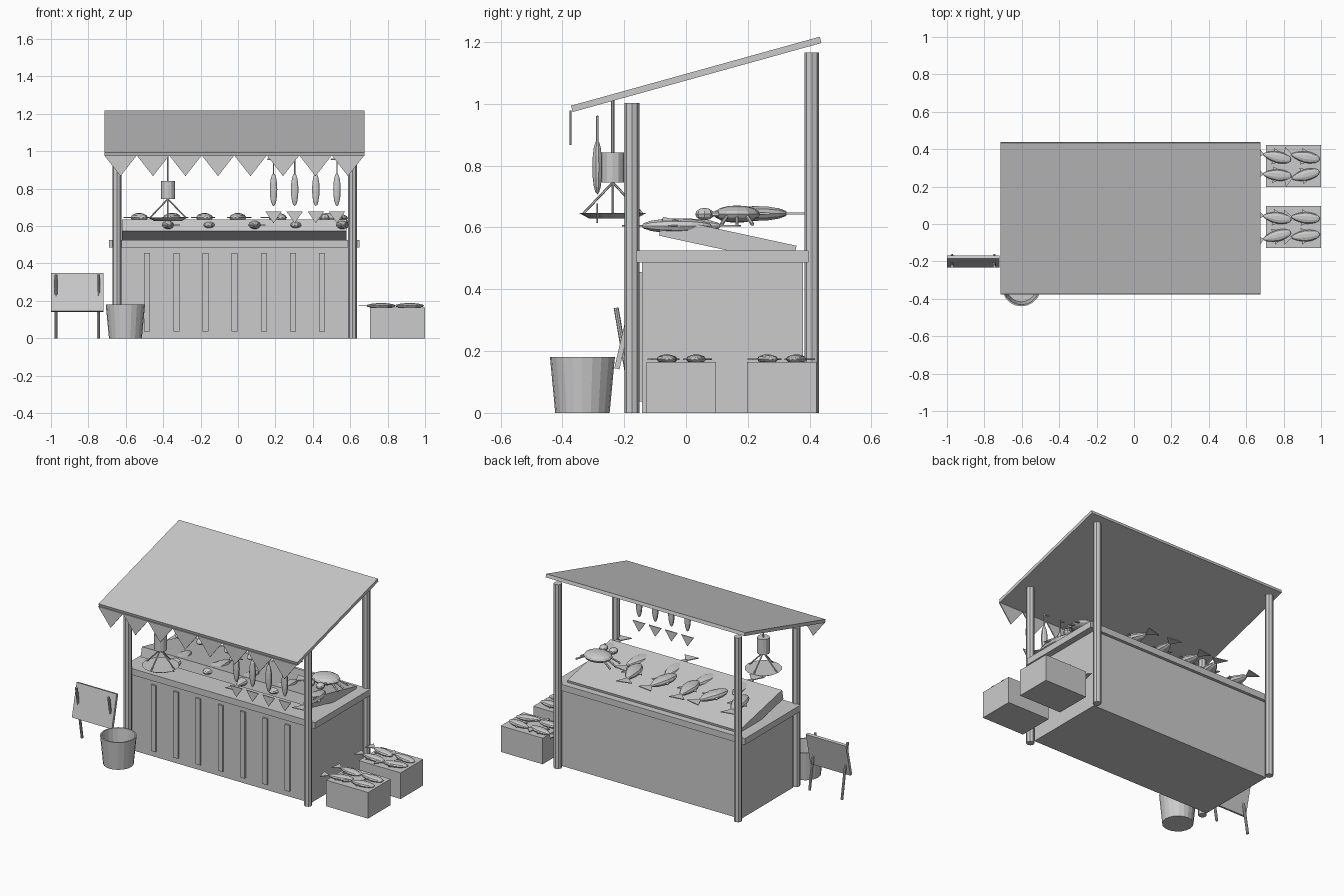
import bpy, bmesh, math
from mathutils import Vector, Matrix

if "Cube" in bpy.data.objects:
    bpy.data.objects.remove(bpy.data.objects["Cube"])

grey = bpy.data.materials.new("plain_grey")
grey.diffuse_color = (0.6, 0.6, 0.6, 1)
grey.use_nodes = True
grey.node_tree.nodes["Principled BSDF"].inputs["Base Color"].default_value = grey.diffuse_color


def finish(name, bm):
    bmesh.ops.recalc_face_normals(bm, faces=bm.faces)
    me = bpy.data.meshes.new(name)
    bm.to_mesh(me)
    bm.free()
    me.materials.append(grey)
    ob = bpy.data.objects.new(name, me)
    bpy.context.collection.objects.link(ob)
    return ob


def add_box(bm, c, size, tilt=0):
    m = Matrix.Translation(c) @ Matrix.Rotation(tilt, 4, 'X') @ Matrix.Diagonal((*size, 1))
    bmesh.ops.create_cube(bm, size=1, matrix=m)


def box(name, c, size, tilt=0):
    bm = bmesh.new()
    add_box(bm, c, size, tilt)
    return finish(name, bm)


def add_rod(bm, a, b, r, r2=None, sides=8):
    a, b = Vector(a), Vector(b)
    d = b - a
    m = Matrix.Translation((a + b) / 2) @ d.to_track_quat('Z', 'Y').to_matrix().to_4x4()
    bmesh.ops.create_cone(bm, cap_ends=True, segments=sides, radius1=r,
                          radius2=r if r2 is None else r2, depth=d.length, matrix=m)


def rod(name, a, b, r, r2=None, sides=8):
    bm = bmesh.new()
    add_rod(bm, a, b, r, r2, sides)
    return finish(name, bm)


def add_ball(bm, c, radii, u=12, v=8):
    m = Matrix.Translation(c) @ Matrix.Diagonal((*radii, 1))
    bmesh.ops.create_uvsphere(bm, u_segments=u, v_segments=v, radius=1, matrix=m)


def add_plate(bm, pts, thick):
    # thin prism from a flat outline, extruded both ways along its normal
    pts = [Vector(p) for p in pts]
    n = (pts[1] - pts[0]).cross(pts[2] - pts[0]).normalized() * thick
    f = bm.faces.new([bm.verts.new(p - n / 2) for p in pts])
    g = bmesh.ops.extrude_face_region(bm, geom=[f])['geom']
    bmesh.ops.translate(bm, vec=n, verts=[e for e in g if isinstance(e, bmesh.types.BMVert)])


def fish(name, c, heading, length, width, height):
    # pointed body with its head toward the heading, plus flat tail and side fins
    bm = bmesh.new()
    h = length / 2
    m = Matrix.Rotation(math.pi / 2, 4, 'Y')
    bmesh.ops.create_uvsphere(bm, u_segments=10, v_segments=8, radius=1, matrix=m)
    for v in bm.verts:
        v.co = Vector((v.co.x * h, v.co.y * width / 2, v.co.z * height / 2))
        if v.co.x < 0:
            v.co.y *= 1 + 0.35 * v.co.x / h
    add_plate(bm, [(-h * 0.9, 0, 0), (-h * 1.5, width * 0.55, 0), (-h * 1.5, -width * 0.55, 0)], 0.005)
    for s in (-1, 1):
        add_plate(bm, [(h * 0.2, s * width * 0.4, 0), (-h * 0.25, s * width * 0.4, 0),
                       (-h * 0.3, s * width * 0.7, 0)], 0.005)
    bm.transform(Matrix.Translation(c) @ Matrix.Rotation(math.radians(heading), 4, 'Z'))
    return finish(name, bm)


# counter
box("counter_body", (-0.02, 0.118, 0.245), (1.26, 0.52, 0.49))
box("counter_top", (-0.02, 0.118, 0.506), (1.34, 0.557, 0.04))
for i in range(7):
    box("front_slat", (-0.018 + (i - 3) * 0.156, -0.146, 0.246), (0.032, 0.014, 0.418))
box("display_tray", (-0.02, 0.135, 0.557), (1.2, 0.442, 0.062), math.radians(-12.2))

# posts and canopy
for x in (-0.648, 0.612):
    rod("front_post", (x, -0.175, 0), (x, -0.175, 1.003), 0.024)
    rod("back_post", (x, 0.407, 0), (x, 0.407, 1.165), 0.024)
box("canopy", (-0.02, 0.033, 1.095), (1.39, 0.835, 0.021), math.radians(15.5))
bm = bmesh.new()
w = 1.39 / 8
for i in range(8):
    x = -0.715 + i * w
    add_plate(bm, [(x, -0.374, 0.978), (x + w, -0.374, 0.978), (x + w / 2, -0.374, 0.867)], 0.006)
finish("canopy_trim", bm)

# fish on the tray: back row tails to the back, front row alternating
for x, turn in ((-0.53, 12), (-0.35, -14), (-0.18, 8), (0.0, -8), (0.21, 15)):
    fish("tray_fish_back", (x, 0.225, 0.645), -90 + turn, 0.21, 0.09, 0.05)
for i, turn in enumerate((8, -6, 5, -8, 6)):
    front = i % 2
    fish("tray_fish_front", (-0.38 + i * 0.233, 0.0 if front else -0.03, 0.605),
         (-90 if front else 90) + turn, 0.23, 0.085, 0.05)

# crab on the tray
bm = bmesh.new()
add_ball(bm, (0.5, 0.165, 0.643), (0.088, 0.075, 0.028))
for s in (-1, 1):
    add_ball(bm, (0.5 + s * 0.035, 0.06, 0.643), (0.026, 0.03, 0.02), 8, 6)
    add_rod(bm, (0.5 + s * 0.045, 0.12, 0.643), (0.5 + s * 0.035, 0.07, 0.643), 0.008, sides=6)
    for k in (-1, 0, 1):
        add_rod(bm, (0.5 + s * 0.06, 0.165 + k * 0.03, 0.64),
                (0.5 + s * 0.12, 0.165 + k * 0.05, 0.61), 0.006, sides=6)
finish("crab", bm)

# hanging fish
for x in (0.19, 0.303, 0.416, 0.529):
    bm = bmesh.new()
    add_ball(bm, (x, -0.287, 0.795), (0.021, 0.016, 0.088), 10, 8)
    add_plate(bm, [(x - 0.043, -0.287, 0.677), (x + 0.043, -0.287, 0.677), (x, -0.287, 0.615)], 0.006)
    finish("hanging_fish", bm)
    rod("hanging_string", (x, -0.287, 0.87), (x, -0.287, 0.96), 0.004, sides=6)
bm = bmesh.new()
for x in (0.19, 0.303, 0.416, 0.529):
    add_ball(bm, (x - 0.018, -0.287, 0.957), (0.02, 0.004, 0.005), 6, 4)
finish("string_hooks", bm)

# hanging scale
sx, sy = -0.375, -0.237
rod("scale_cable", (sx, sy, 0.83), (sx, sy, 1.015), 0.005, sides=6)
rod("scale_body", (sx, sy, 0.745), (sx, sy, 0.842), 0.037, sides=12)
bm = bmesh.new()
for k in range(4):
    a = k * math.pi / 2
    add_rod(bm, (sx, sy, 0.745), (sx + 0.098 * math.cos(a), sy + 0.098 * math.sin(a), 0.642), 0.004, sides=6)
finish("scale_struts", bm)
rod("scale_pan", (sx, sy, 0.628), (sx, sy, 0.646), 0.075, 0.108, 16)

# crates with four fish each
for cy, turns in ((0.31, (-12, -10, -4, 14)), (-0.015, (-8, -4, 14, 6))):
    box("crate", (0.853, cy, 0.0825), (0.293, 0.225, 0.165))
    for k, t in enumerate(turns):
        fish("crate_fish", (0.765 + 0.152 * (k % 2), cy + (0.048 if k < 2 else -0.048), 0.174),
             t, 0.155, 0.064, 0.03)

# bucket: turned profile with an open top
bm = bmesh.new()
prof = [(0, 0), (0.088, 0), (0.105, 0.18), (0.097, 0.18), (0.081, 0.012), (0, 0.012)]
vs = [bm.verts.new((r, 0, z)) for r, z in prof]
es = [bm.edges.new(p) for p in zip(vs, vs[1:])]
bmesh.ops.spin(bm, geom=vs + es, axis=(0, 0, 1), cent=(0, 0, 0), steps=20, angle=2 * math.pi)
bmesh.ops.remove_doubles(bm, verts=bm.verts, dist=1e-4)
bmesh.ops.translate(bm, vec=(-0.602, -0.335, 0), verts=bm.verts)
finish("bucket", bm)

# sign board on two legs
box("sign_board", (-0.86, -0.2, 0.245), (0.28, 0.017, 0.21), math.radians(-13))
for x in (-0.973, -0.747):
    rod("sign_leg", (x, -0.168, 0), (x, -0.226, 0.34), 0.008)
